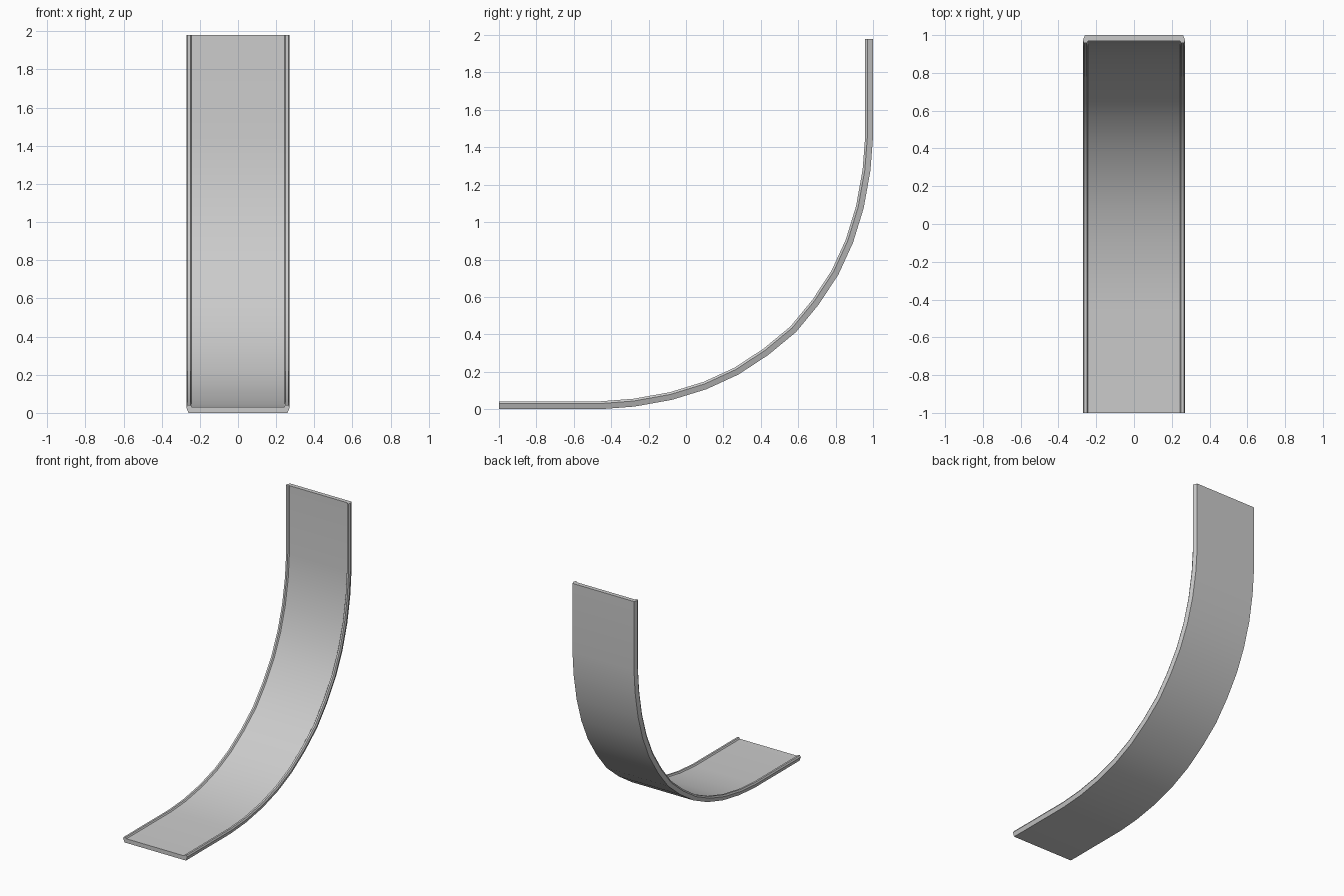
import bpy, bmesh, math
from mathutils import Vector

cube = bpy.data.objects.get("Cube")
if cube:
    bpy.data.objects.remove(cube)

grey = bpy.data.materials.new("light grey plastic")
grey.use_nodes = True
colour = (0.6, 0.6, 0.6, 1)
grey.diffuse_color = colour
grey.node_tree.nodes["Principled BSDF"].inputs["Base Color"].default_value = colour

# Outer side of the bend: lower half, then its reflection for the upper half
lower = [(-1, 0), (-0.457, 0), (-0.275, 0.014), (-0.075, 0.05), (0.11, 0.107),
         (0.28, 0.185), (0.44, 0.29)]
upper = [(1 - z, 1 - y) for y, z in reversed(lower)]
upper[-1] = (1, 1.98)
path = [Vector(p) for p in lower + [(0.588, 0.412)] + upper]

# Channel cross-section (across, inward): floor with a bevelled lip on each edge
half = [(0.26, 0), (0.271, 0.03), (0.264, 0.042), (0.25, 0.042), (0.243, 0.032)]
section = half + [(-x, h) for x, h in reversed(half)]

# Sweep the section along the path with mitred joints
bm = bmesh.new()
rings = []
for i, p in enumerate(path):
    a = (p - path[max(i - 1, 0)]).normalized()
    b = (path[min(i + 1, len(path) - 1)] - p).normalized()
    along = (a + b).normalized()
    inward = Vector((-along.y, along.x))
    miter = 1 / max(along.dot(a), along.dot(b))
    rings.append([bm.verts.new((x, *(p + inward * h * miter))) for x, h in section])
n = len(section)
for r, s in zip(rings, rings[1:]):
    for k in range(n):
        bm.faces.new((r[k], r[(k + 1) % n], s[(k + 1) % n], s[k]))
# End caps
bm.faces.new(rings[0])
bm.faces.new(rings[-1])
bmesh.ops.recalc_face_normals(bm, faces=bm.faces[:])

mesh = bpy.data.meshes.new("curved_track")
bm.to_mesh(mesh)
bm.free()
mesh.materials.append(grey)
track = bpy.data.objects.new("curved_track", mesh)
bpy.context.collection.objects.link(track)
bpy.context.view_layer.objects.active = track
track.select_set(True)
bpy.ops.object.shade_smooth_by_angle(angle=math.radians(20))
